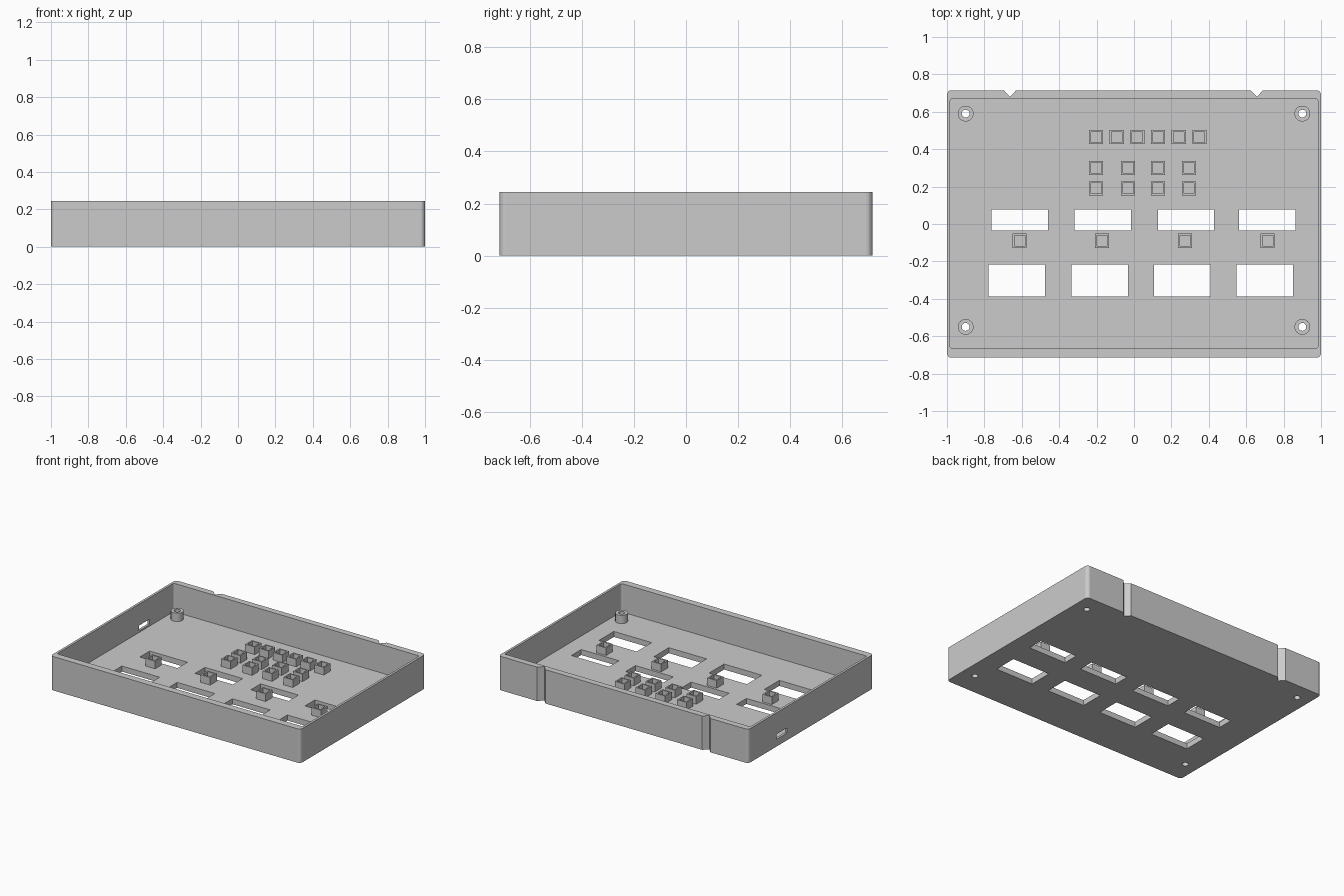
import bpy, bmesh, math

cube = bpy.data.objects.get("Cube")
if cube:
    bpy.data.objects.remove(cube, do_unlink=True)

grey = bpy.data.materials.new("plain grey")
grey.use_nodes = True
GREY = (0.6, 0.6, 0.6, 1)
grey.diffuse_color = GREY
grey.node_tree.nodes["Principled BSDF"].inputs["Base Color"].default_value = GREY

HEIGHT, FLOOR = 0.245, 0.04


def finish(name, bm):
    bmesh.ops.recalc_face_normals(bm, faces=bm.faces)
    mesh = bpy.data.meshes.new(name)
    bm.to_mesh(mesh)
    bm.free()
    mesh.materials.append(grey)
    obj = bpy.data.objects.new(name, mesh)
    bpy.context.collection.objects.link(obj)
    return obj


def add_prism(bm, outline, z0, z1):
    """Extrude a flat outline from z0 up to z1."""
    face = bm.faces.new([bm.verts.new((x, y, z0)) for x, y in outline])
    top = bmesh.ops.extrude_face_region(bm, geom=[face])["geom"]
    bmesh.ops.translate(bm, vec=(0, 0, z1 - z0),
                        verts=[v for v in top if isinstance(v, bmesh.types.BMVert)])


def rect(x0, x1, y0, y1):
    return [(x0, y0), (x1, y0), (x1, y1), (x0, y1)]


def circle(x, y, r, n=32):
    return [(x + r * math.cos(i * math.tau / n), y + r * math.sin(i * math.tau / n))
            for i in range(n)]


def rounded(x0, x1, y0, y1, r, n=6):
    pts = []
    centres = rect(x0 + r, x1 - r, y0 + r, y1 - r)
    for k, (cx, cy) in enumerate(centres):
        for i in range(n + 1):
            a = math.pi + (k + i / n) * math.pi / 2
            pts.append((cx + r * math.cos(a), cy + r * math.sin(a)))
    return pts


def cut(obj, bm):
    """Subtract closed, non-overlapping shapes and apply the result."""
    cutter = finish("cutter", bm)
    cutter.hide_render = True
    mod = obj.modifiers.new("cut", "BOOLEAN")
    mod.operation, mod.solver, mod.object = "DIFFERENCE", "EXACT", cutter
    bpy.context.view_layer.objects.active = obj
    bpy.ops.object.modifier_apply(modifier=mod.name)
    bpy.data.objects.remove(cutter, do_unlink=True)


# Open tray with rounded vertical corners
bm = bmesh.new()
add_prism(bm, rounded(-1, 1, -0.715, 0.715, 0.025), 0, HEIGHT)
tray = finish("tray", bm)
bm = bmesh.new()
add_prism(bm, rounded(-0.983, 0.983, -0.665, 0.67, 0.012), FLOOR, HEIGHT + 0.1)
cut(tray, bm)

# Display windows, screw holes, back grooves and the cable slot
screws = [(x, y) for x in (-0.9, 0.9) for y in (-0.55, 0.59)]
bm = bmesh.new()
for x in (-0.61, -0.168, 0.278, 0.712):
    add_prism(bm, rect(x - 0.151, x + 0.151, -0.035, 0.078), -0.1, 0.1)
for x in (-0.626, -0.184, 0.258, 0.698):
    add_prism(bm, rect(x - 0.151, x + 0.151, -0.388, -0.217), -0.1, 0.1)
for x, y in screws:
    add_prism(bm, circle(x, y, 0.021), -0.1, 0.1)
for x in (-0.663, 0.657):
    add_prism(bm, [(x - 0.047, 0.73), (x, 0.68), (x + 0.047, 0.73)], -0.1, 0.4)
add_prism(bm, rect(-1.1, -0.95, 0.275, 0.395), 0.052, 0.09)
cut(tray, bm)

# Screw bosses, open through the middle
for i, (x, y) in enumerate(screws):
    bm = bmesh.new()
    add_prism(bm, circle(x, y, 0.042), FLOOR - 0.005, 0.1)
    boss = finish(f"screw_boss_{i + 1}", bm)
    bm = bmesh.new()
    add_prism(bm, circle(x, y, 0.021), -0.1, 0.2)
    cut(boss, bm)
    bpy.context.view_layer.objects.active = boss
    boss.select_set(True)
    bpy.ops.object.shade_smooth_by_angle()
    boss.select_set(False)

# Button sockets: small square cups standing on the floor
columns = (-0.203, -0.032, 0.128, 0.294)
sockets = [(-0.203 + 0.1106 * i, 0.465) for i in range(6)]
sockets += [(x, y) for y in (0.3, 0.19) for x in columns]
sockets += [(x, -0.09) for x in (-0.612, -0.171, 0.273, 0.714)]
for i, (x, y) in enumerate(sockets):
    bm = bmesh.new()
    add_prism(bm, rect(x - 0.038, x + 0.038, y - 0.038, y + 0.038), FLOOR - 0.005, 0.095)
    socket = finish(f"button_socket_{i + 1}", bm)
    bm = bmesh.new()
    add_prism(bm, rect(x - 0.028, x + 0.028, y - 0.028, y + 0.028), FLOOR + 0.005, 0.2)
    cut(socket, bm)
